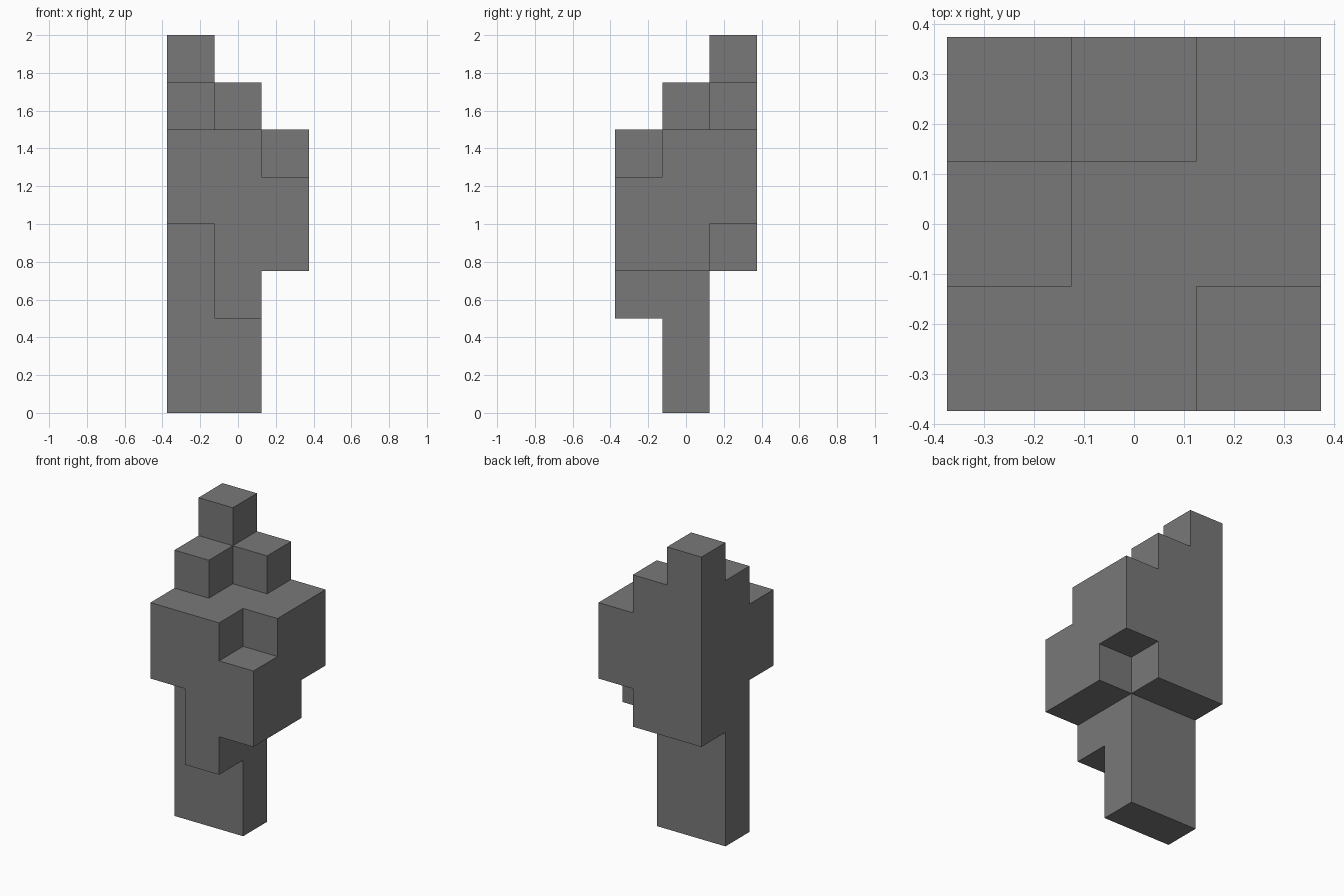
import bpy
import bmesh
import math
from itertools import product

cube = bpy.data.objects.get("Cube")
if cube:
    bpy.data.objects.remove(cube, do_unlink=True)

UNIT = 0.25

grey = bpy.data.materials.new("mid_grey")
grey.use_nodes = True
colour = (0.19, 0.19, 0.19, 1)
grey.diffuse_color = colour
grey.node_tree.nodes["Principled BSDF"].inputs["Base Color"].default_value = colour


def block(xs, ys, zs):
    """Grid cells of a solid block, each range given as (first, end)."""
    return set(product(range(*xs), range(*ys), range(*zs)))


# Main body with the stem and the lip hanging in front of it
cells = block((0, 3), (0, 3), (3, 6))
cells |= block((0, 2), (1, 2), (0, 3))
cells |= block((1, 2), (0, 1), (2, 3))

# Stepped crown rising to the back corner
cells |= block((0, 1), (2, 3), (6, 8))
cells |= block((0, 1), (1, 2), (6, 7))
cells |= block((1, 2), (2, 3), (6, 7))

# Corner notches
cells -= block((2, 3), (0, 1), (5, 6))
cells -= block((0, 1), (0, 1), (3, 4))
cells -= block((2, 3), (2, 3), (3, 4))

# Skin only the exposed sides of the cells
bm = bmesh.new()
for cell in cells:
    for axis, step in product(range(3), (-1, 1)):
        neighbour = list(cell)
        neighbour[axis] += step
        if tuple(neighbour) in cells:
            continue
        u, v = (axis + 1) % 3, (axis + 2) % 3
        corners = []
        for du, dv in ((0, 0), (1, 0), (1, 1), (0, 1))[::step]:
            p = list(cell)
            p[axis] += step > 0
            p[u] += du
            p[v] += dv
            corners.append(bm.verts.new(((p[0] - 1.5) * UNIT, (p[1] - 1.5) * UNIT, p[2] * UNIT)))
        bm.faces.new(corners)

# Weld and merge flat areas
bmesh.ops.remove_doubles(bm, verts=bm.verts, dist=0.001)
bmesh.ops.dissolve_limit(bm, angle_limit=math.radians(1), verts=bm.verts, edges=bm.edges)

mesh = bpy.data.meshes.new("stepped_block_tower")
bm.to_mesh(mesh)
bm.free()
mesh.materials.append(grey)
tower = bpy.data.objects.new("stepped_block_tower", mesh)
bpy.context.collection.objects.link(tower)
